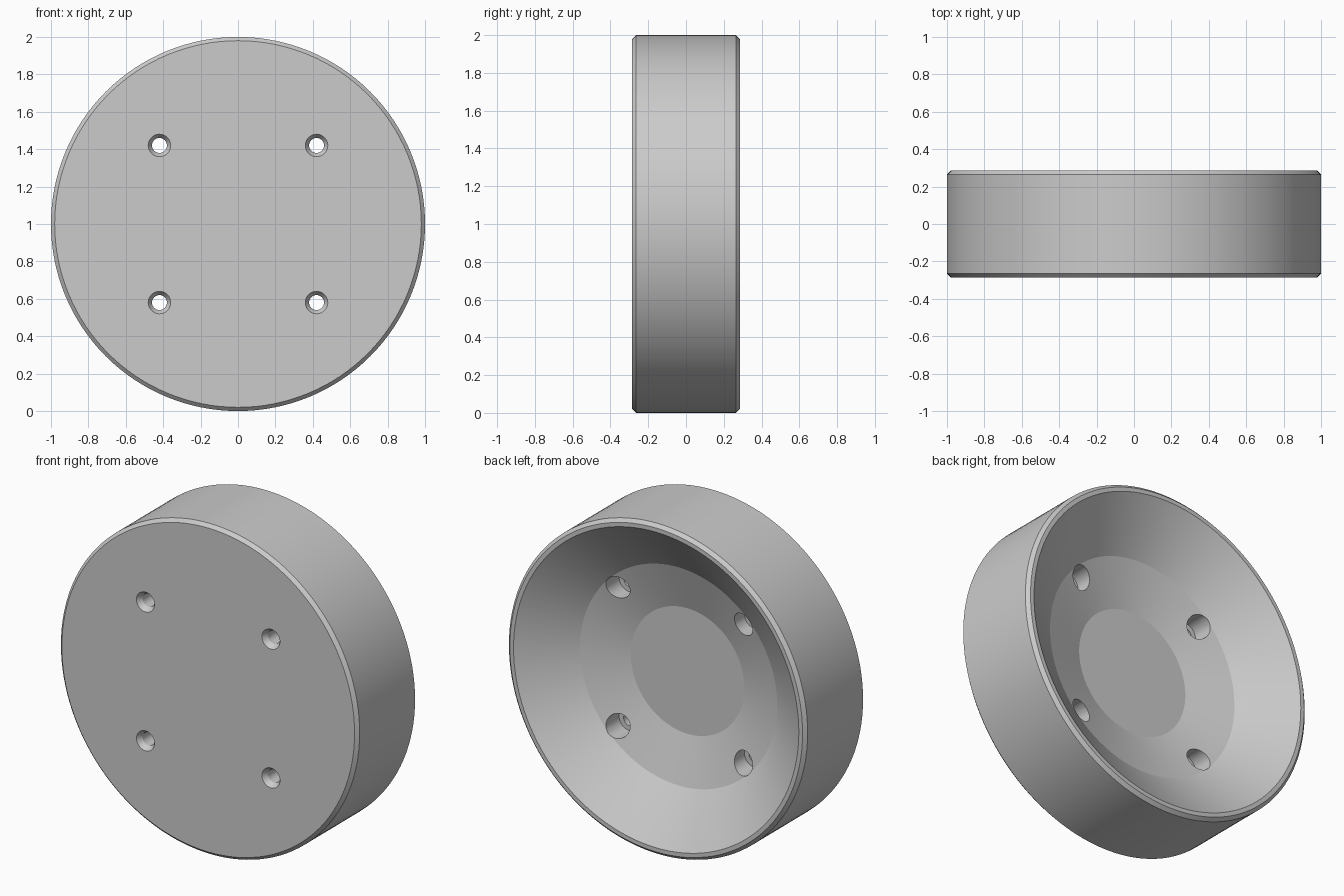
import bpy
import math
from mathutils import Matrix

cube = bpy.data.objects.get("Cube")
if cube:
    bpy.data.objects.remove(cube)

grey = bpy.data.materials.new("plain grey")
grey.use_nodes = True
colour = (0.6, 0.6, 0.6, 1)
grey.diffuse_color = colour
grey.node_tree.nodes["Principled BSDF"].inputs["Base Color"].default_value = colour


def lathe(name, profile, segments, location):
    """Revolve (radius, y) points about the y axis; ends become flat caps."""
    verts, faces = [], []
    for radius, y in profile:
        for i in range(segments):
            a = math.tau * i / segments
            verts.append((radius * math.cos(a), y, radius * math.sin(a)))
    for ring in range(len(profile) - 1):
        for i in range(segments):
            j = (i + 1) % segments
            lo, hi = ring * segments, (ring + 1) * segments
            faces.append((lo + i, lo + j, hi + j, hi + i))
    last = (len(profile) - 1) * segments
    faces.append(tuple(reversed(range(segments))))
    faces.append(tuple(range(last, last + segments)))
    mesh = bpy.data.meshes.new(name)
    mesh.from_pydata(verts, [], faces)
    # Profiles run from front to back, so turn the faces outward
    mesh.flip_normals()
    mesh.materials.append(grey)
    obj = bpy.data.objects.new(name, mesh)
    obj.location = location
    bpy.context.collection.objects.link(obj)
    return obj


# Drum: flat chamfered front, rounded side, dished back
half, chamfer = 0.285, 0.02
body = lathe("dished_drum", [
    (1 - chamfer, -half), (1, chamfer - half),
    (1, half - chamfer), (1 - chamfer, half),
    (0.955, half), (0.79, 0.167), (0.66, 0.07), (0.38, -0.015),
], 128, (0, 0, 1))

# Four bolt holes: front countersink, narrow bore, wide rear counterbore
for sx in (-1, 1):
    for sz in (-1, 1):
        cutter = lathe("bolt_hole_cutter", [
            (0.067, -half - 0.01), (0.04, -half + 0.03),
            (0.04, -0.06), (0.07, -0.06), (0.07, 0.5),
        ], 32, (0.42 * sx, 0, 1 + 0.42 * sz))
        cutter.hide_render = True
        cutter.hide_set(True)
        cut = body.modifiers.new("bolt_hole", "BOOLEAN")
        cut.operation = "DIFFERENCE"
        cut.solver = "EXACT"
        cut.object = cutter

# Bake the holes, drop the cutters, then shade
bpy.context.view_layer.update()
graph = bpy.context.evaluated_depsgraph_get()
finished = bpy.data.meshes.new_from_object(body.evaluated_get(graph))
body.modifiers.clear()
body.data = finished
for obj in list(bpy.data.objects):
    if obj.name.startswith("bolt_hole_cutter"):
        bpy.data.objects.remove(obj)
bpy.ops.object.select_all(action="DESELECT")
body.select_set(True)
bpy.context.view_layer.objects.active = body
bpy.ops.object.shade_smooth_by_angle(angle=math.radians(15))
